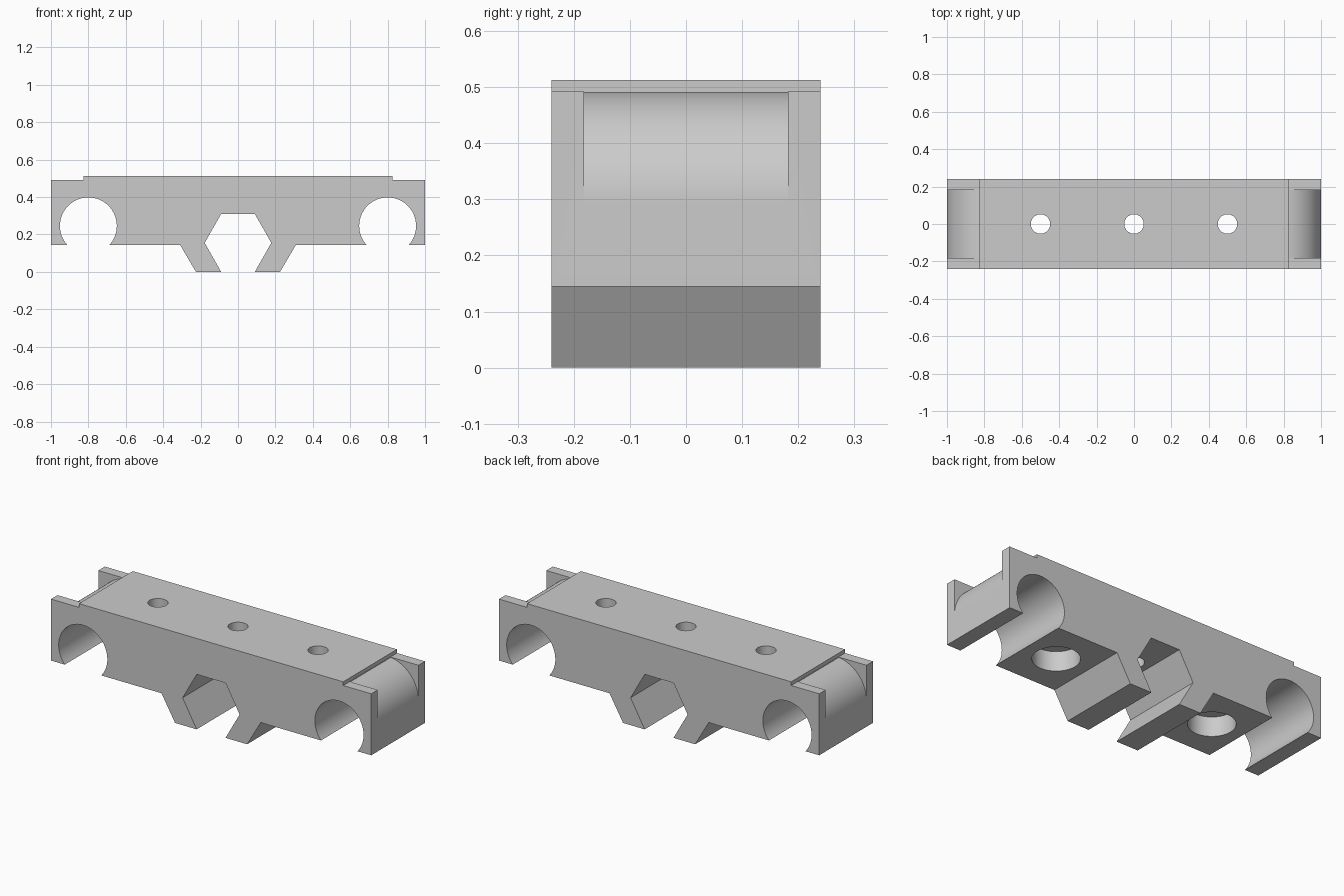
import bpy
import bmesh
from math import sin, cos, asin, acos, pi, radians

cube = bpy.data.objects.get("Cube")
if cube:
    bpy.data.objects.remove(cube, do_unlink=True)

HALF_DEPTH = 0.24
BASE_Z, END_Z, TOP_Z = 0.145, 0.492, 0.513

grey = bpy.data.materials.new("light grey plastic")
grey.use_nodes = True
grey.diffuse_color = (0.6, 0.6, 0.6, 1)
grey.node_tree.nodes["Principled BSDF"].inputs["Base Color"].default_value = (0.6, 0.6, 0.6, 1)


def arc(cx, cz, r, start, end, steps):
    """Points on an arc in the xz plane."""
    angles = [start + (end - start) * i / steps for i in range(steps + 1)]
    return [(cx + r * cos(a), cz + r * sin(a)) for a in angles]


def new_object(name, bm):
    bmesh.ops.recalc_face_normals(bm, faces=bm.faces)
    mesh = bpy.data.meshes.new(name)
    bm.to_mesh(mesh)
    bm.free()
    mesh.materials.append(grey)
    obj = bpy.data.objects.new(name, mesh)
    bpy.context.collection.objects.link(obj)
    return obj


def prism(name, outline, half_depth):
    """Extrude an xz outline along y, centred on y = 0."""
    bm = bmesh.new()
    face = bm.faces.new([bm.verts.new((x, -half_depth, z)) for x, z in outline])
    grown = bmesh.ops.extrude_face_region(bm, geom=[face])
    verts = [g for g in grown["geom"] if isinstance(g, bmesh.types.BMVert)]
    bmesh.ops.translate(bm, verts=verts, vec=(0, 2 * half_depth, 0))
    return new_object(name, bm)


def post(name, x, r, z0, z1):
    """Upright cylinder."""
    bm = bmesh.new()
    bmesh.ops.create_cone(bm, cap_ends=True, segments=48, radius1=r, radius2=r, depth=z1 - z0)
    bmesh.ops.translate(bm, verts=bm.verts, vec=(x, 0, (z0 + z1) / 2))
    return new_object(name, bm)


# Body outline: half with hexagonal slot, leg, rod bore and stepped top, then mirrored
bore_x, bore_z, bore_r = 0.8, 0.246, 0.152
dip = asin((BASE_Z - bore_z) / bore_r)
half = [(0.09, 0.31), (0.178, 0.155), (0.09, 0), (0.225, 0), (0.31, BASE_Z)]
half += arc(bore_x, bore_z, bore_r, pi - dip, dip, 56)
half += [(1, BASE_Z), (1, END_Z), (0.825, END_Z), (0.825, TOP_Z)]
body = prism("carriage_body", half + [(-x, z) for x, z in reversed(half)], HALF_DEPTH)

# Rounded recess in each end
cutters = []
round_r, round_x = 0.2, 0.8
round_z = END_Z - round_r
recess = arc(round_x, round_z, round_r, acos(0.027 / round_r), 0, 24)
recess += [(1.1, round_z), (1.1, 0.6), (0.827, 0.6)]
for side, label in ((1, "left"), (-1, "right")):
    cutters.append(prism(f"{label}_end_recess_cutter", [(side * x, z) for x, z in recess], 0.182))

# Screw holes, the outer two counterbored from below
for i, x in enumerate((-0.5, 0, 0.5)):
    cutters.append(post(f"screw_hole_cutter_{i}", x, 0.052, 0.05, 0.7))
    if x:
        cutters.append(post(f"counterbore_cutter_{i}", x, 0.12, 0.05, BASE_Z + 0.11))

bpy.context.view_layer.objects.active = body
for cutter in cutters:
    mod = body.modifiers.new(cutter.name, "BOOLEAN")
    mod.operation = "DIFFERENCE"
    mod.solver = "EXACT"
    mod.object = cutter
    bpy.ops.object.modifier_apply(modifier=mod.name)
    bpy.data.objects.remove(cutter, do_unlink=True)

# Smooth bores with sharp edges
bpy.ops.object.select_all(action="DESELECT")
body.select_set(True)
bpy.ops.object.shade_smooth_by_angle(angle=radians(25))
